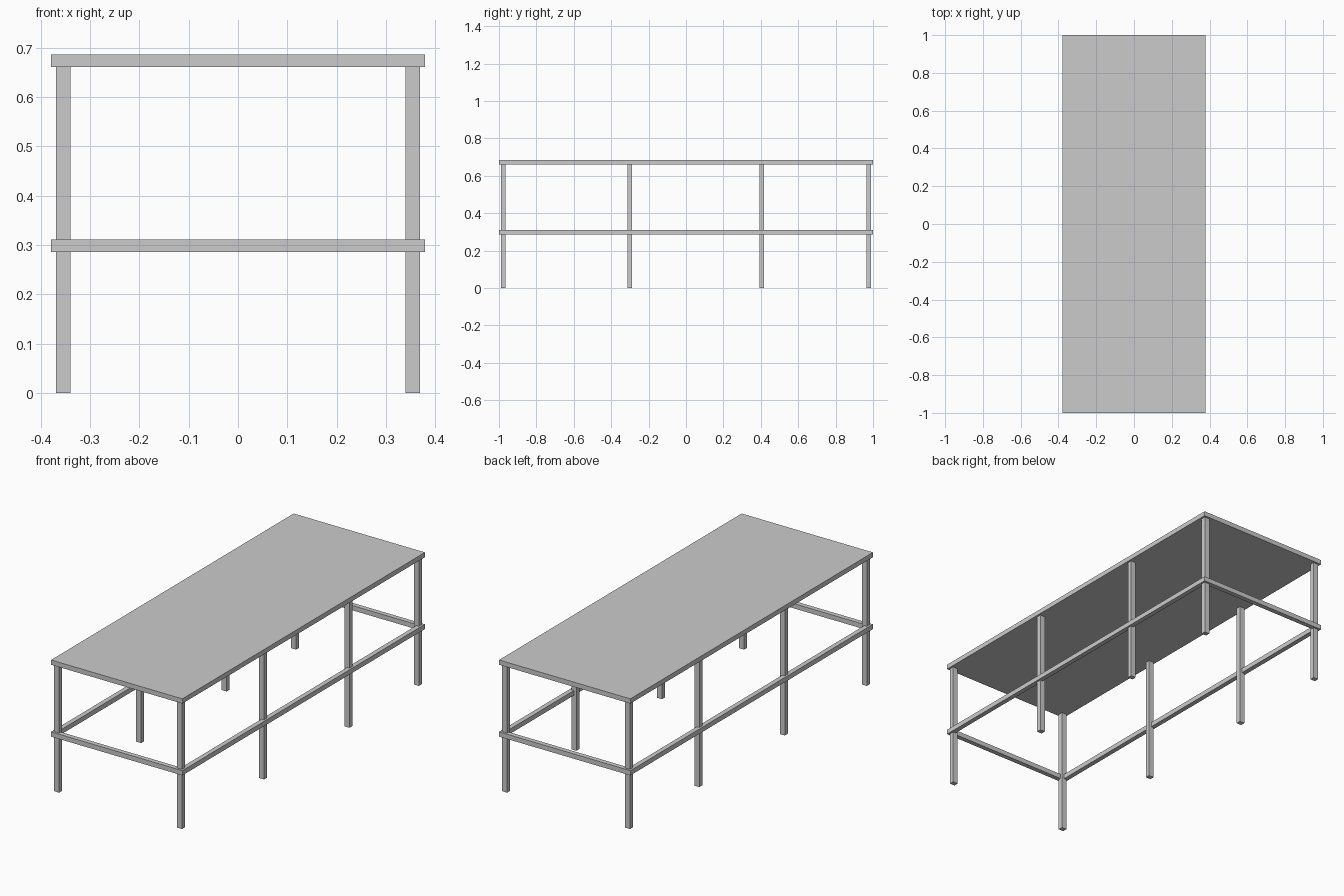
import bpy

if "Cube" in bpy.data.objects:
    bpy.data.objects.remove(bpy.data.objects["Cube"])

HX, HY = 0.379, 1.0      # half width and half length of the table
BAR = 0.025              # thickness of top and rails


def box(name, lo, hi):
    """Add a box spanning two opposite corners."""
    bpy.ops.mesh.primitive_cube_add(size=1, location=[(a + b) / 2 for a, b in zip(lo, hi)])
    obj = bpy.context.object
    obj.name = name
    obj.scale = [b - a for a, b in zip(lo, hi)]
    bpy.ops.object.transform_apply(location=False, rotation=False, scale=True)
    return obj


# Table top
box("table_top", (-HX, -HY, 0.661), (HX, HY, 0.686))

# Ring of rails at mid height
Z0, Z1 = 0.286, 0.311
box("left_rail", (-HX, -HY, Z0), (-HX + BAR, HY, Z1))
box("right_rail", (HX - BAR, -HY, Z0), (HX, HY, Z1))
box("front_rail", (-HX + BAR, -HY, Z0), (HX - BAR, -HY + BAR, Z1))
box("back_rail", (-HX + BAR, HY - BAR, Z0), (HX - BAR, HY, Z1))

# Four pairs of legs, unevenly spaced along the length
LEG_ROWS = {"front": -0.977, "front_middle": -0.30, "back_middle": 0.405, "back": 0.977}
for row, y in LEG_ROWS.items():
    for side, x in (("left", -0.3545), ("right", 0.3545)):
        box(f"{row}_{side}_leg", (x - 0.0145, y - 0.0125, 0), (x + 0.0145, y + 0.0125, 0.661))
